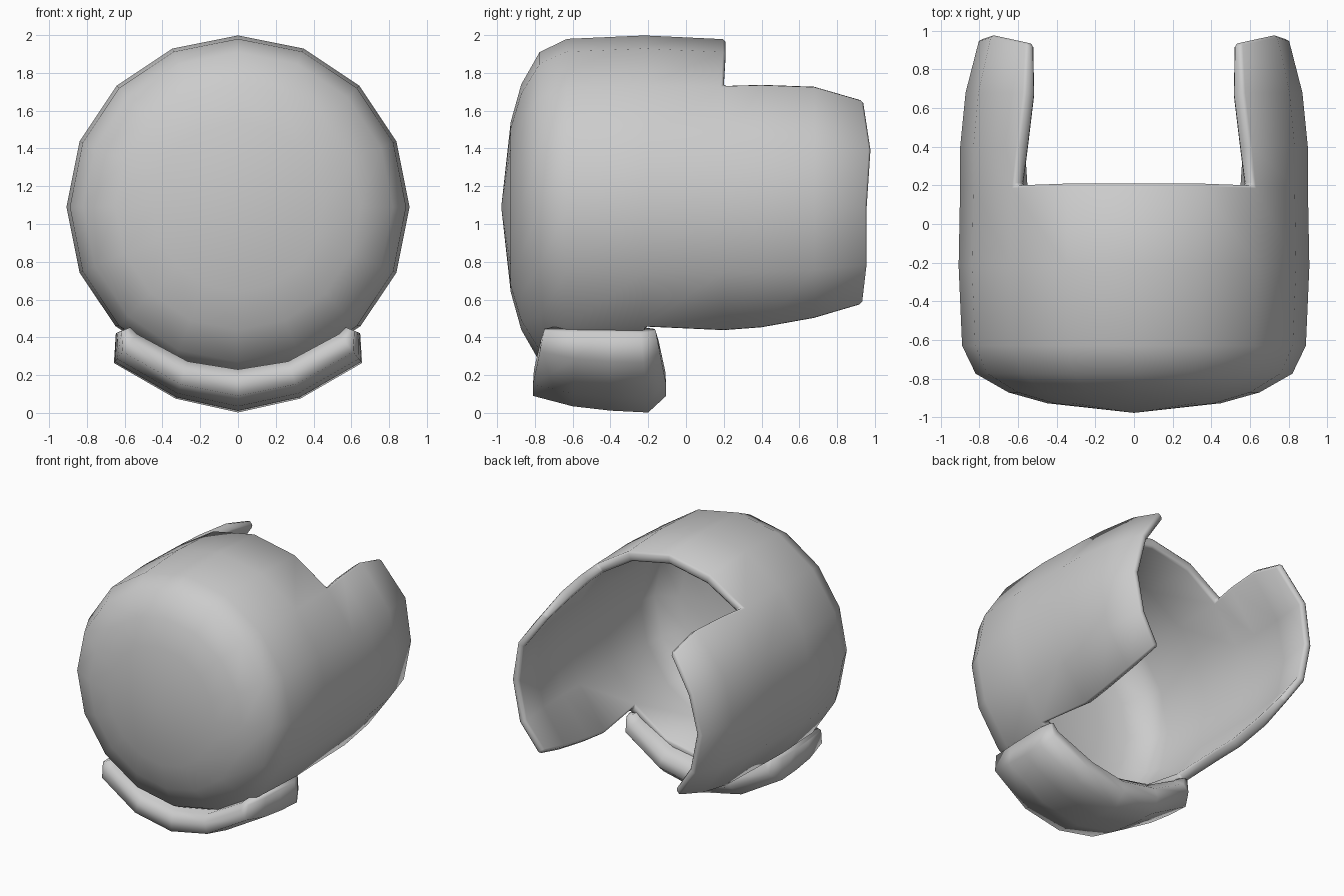
import bpy, bmesh, math
from math import cos, sin, radians

if "Cube" in bpy.data.objects:
    bpy.data.objects.remove(bpy.data.objects["Cube"])

CZ = 1.09  # height of the shell axis


def make_object(name, bm):
    bmesh.ops.recalc_face_normals(bm, faces=bm.faces)
    me = bpy.data.meshes.new(name)
    bm.to_mesh(me)
    bm.free()
    ob = bpy.data.objects.new(name, me)
    bpy.context.collection.objects.link(ob)
    bpy.ops.object.select_all(action='DESELECT')
    ob.select_set(True)
    bpy.context.view_layer.objects.active = ob
    return ob


# Shell: 16-sided domed cup along y, with long side flaps
# rings: (y, radius)
rings = [(-.928, .45), (-.872, .65), (-.775, .82), (-.63, .89), (-.22, .908),
         (.2, .9), (.4, .9), (.68, .872), (.96, .8)]
TOP_END, BOTTOM_END = 5, 4          # last ring of the top and bottom segments
bm = bmesh.new()
grid = []
for i, (y, r) in enumerate(rings):
    row = []
    for k in range(16):
        a = radians(22.5 * k)
        x, z, yy = r * cos(a), r * sin(a), y
        if i >= TOP_END and k in (6, 2):      # straight upper flap edge
            z = (.65, .655, .645, .57)[i - TOP_END]
            x *= (.98, .945, .92, .98)[i - TOP_END]
        if i >= TOP_END and k in (14, 10):    # lower flap edge rises and flares
            z = (-.66, -.645, -.595, -.52)[i - TOP_END]
            x *= (.95, .97, 1, 1.05)[i - TOP_END]
        if i == TOP_END and k in (3, 4, 5):   # top rim dips slightly
            z, yy = z - .012, y + .01
        if i == len(rings) - 1:               # slightly bowed back edge
            yy = y + {2: -.02, 6: -.02, 1: .02, 7: .02, 14: -.025, 10: -.025}.get(k, 0)
        row.append(bm.verts.new((x, yy, CZ + z)))
    grid.append(row)
pole = bm.verts.new((0, -.978, CZ))
for k in range(16):
    n = (k + 1) % 16
    bm.faces.new((pole, grid[0][k], grid[0][n]))
    end = TOP_END if 2 <= k < 6 else BOTTOM_END if 10 <= k < 14 else len(rings) - 1
    for i in range(end):
        bm.faces.new((grid[i][k], grid[i + 1][k], grid[i + 1][n], grid[i][n]))
bmesh.ops.delete(bm, geom=[v for v in bm.verts if not v.link_faces], context='VERTS')
shell = make_object("shell", bm)

# Wall is thinner across the front dome and at the flap tips
group = shell.vertex_groups.new(name="wall")
for v in shell.data.vertices:
    w = .6 if v.co.y < -.7 else .7 if v.co.y > .8 else 1
    group.add([v.index], w, 'REPLACE')
mod = shell.modifiers.new("thickness", 'SOLIDIFY')
mod.thickness, mod.offset, mod.vertex_group = .075, -1, "wall"
bev = shell.modifiers.new("soft_rim", 'BEVEL')
bev.width, bev.segments, bev.limit_method = .014, 1, 'ANGLE'
bev.angle_limit = radians(60)
for m in ("thickness", "soft_rim"):
    bpy.ops.object.modifier_apply(modifier=m)
bpy.ops.object.shade_smooth_by_angle(angle=radians(60))

# Lower band: padded cross-section (y, radius) swept round the underside
section = [(-.76, .86), (-.805, .91), (-.81, 1.0), (-.6, 1.055), (-.4, 1.078),
           (-.2, 1.088), (-.105, 1.0), (-.11, .92), (-.18, .86)]
# half stations: angle from straight down, padding scale, length scale
half = [(18, .91, 1), (38.5, .86, .9), (42, .32, .84)]
stations = [(-a, s, l) for a, s, l in reversed(half)] + [(0, 1, 1)] + half
bm = bmesh.new()
loops = []
for ang, s, length in stations:
    loop = []
    for y, r in section:
        rr = .855 + (r - .855) * s
        lean = math.copysign(30 * max(0, rr - .86), ang) if s < .5 else 0
        a = radians(-90 + ang + lean)
        loop.append(bm.verts.new((rr * cos(a), -.45 + (y + .45) * length, CZ + rr * sin(a))))
    loops.append(loop)
n = len(section)
for a, b in zip(loops, loops[1:]):
    for j in range(n):
        bm.faces.new((a[j], a[(j + 1) % n], b[(j + 1) % n], b[j]))
bm.faces.new(loops[0])
bm.faces.new(loops[-1])
make_object("lower_band", bm)
bpy.ops.object.shade_smooth_by_angle(angle=radians(100))
